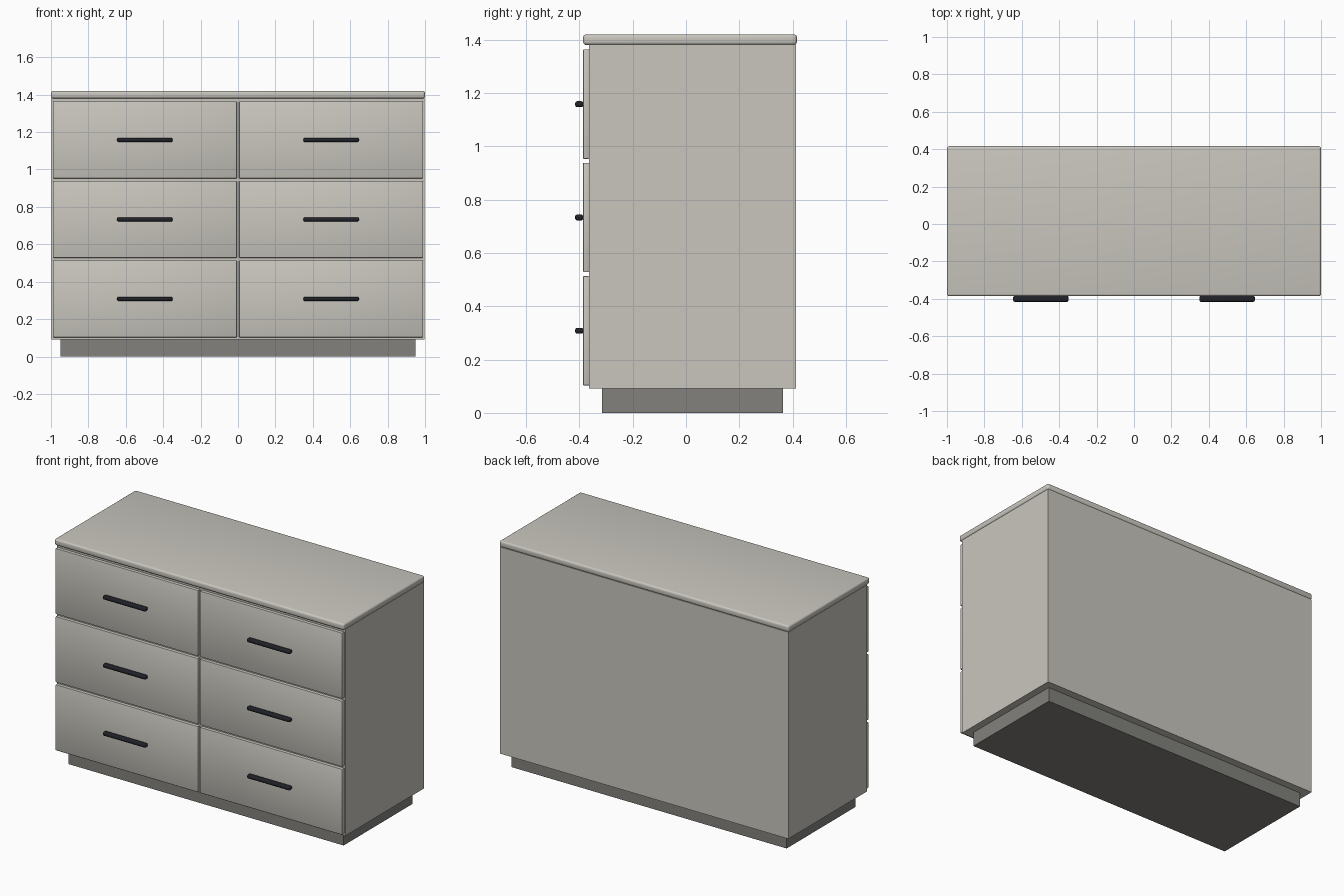
import bpy
import math

cube = bpy.data.objects.get("Cube")
if cube:
    bpy.data.objects.remove(cube, do_unlink=True)


def material(name, rgb):
    mat = bpy.data.materials.new(name)
    mat.use_nodes = True
    mat.diffuse_color = (*rgb, 1)
    mat.node_tree.nodes["Principled BSDF"].inputs["Base Color"].default_value = (*rgb, 1)
    return mat


paint = material("warm_grey_paint", (0.584, 0.565, 0.515))
plinth_grey = material("plinth_grey", (0.223, 0.220, 0.205))
black = material("black_metal", (0.015, 0.016, 0.021))


def box(name, low, high, mat, bevel=0.0, segments=3):
    """Box between two corners, with optionally rounded edges."""
    bpy.ops.mesh.primitive_cube_add(
        size=1, location=[(a + b) / 2 for a, b in zip(low, high)])
    ob = bpy.context.object
    ob.name = ob.data.name = name
    ob.scale = [b - a for a, b in zip(low, high)]
    bpy.ops.object.transform_apply(location=False, rotation=False, scale=True)
    ob.data.materials.append(mat)
    if bevel:
        mod = ob.modifiers.new("rounded_edges", "BEVEL")
        mod.width = bevel
        mod.segments = segments
        bpy.ops.object.modifier_apply(modifier=mod.name)
        bpy.ops.object.shade_smooth_by_angle(angle=math.radians(40))
    return ob


# Base, carcass and worktop
box("plinth", (-0.95, -0.315, 0), (0.95, 0.364, 0.095), plinth_grey)
box("carcass", (-0.996, -0.364, 0.091), (0.996, 0.413, 1.381), paint)
box("top_board", (-1, -0.386, 1.38), (1, 0.416, 1.42), paint, 0.012, 4)

# Two columns of three drawers, each with a bar handle
for side, sx in (("right", -1), ("left", 1)):
    xs = sorted((sx * 0.006, sx * 0.99))
    cx = sx * 0.498
    for row, z in (("bottom", 0.103), ("middle", 0.528), ("top", 0.953)):
        box(f"{row}_{side}_drawer", (xs[0], -0.386, z), (xs[1], -0.363, z + 0.41),
            paint, 0.003, 2)
        hz = z + 0.205
        box(f"{row}_{side}_handle", (cx - 0.148, -0.416, hz - 0.011),
            (cx + 0.148, -0.385, hz + 0.011), black, 0.008, 3)
